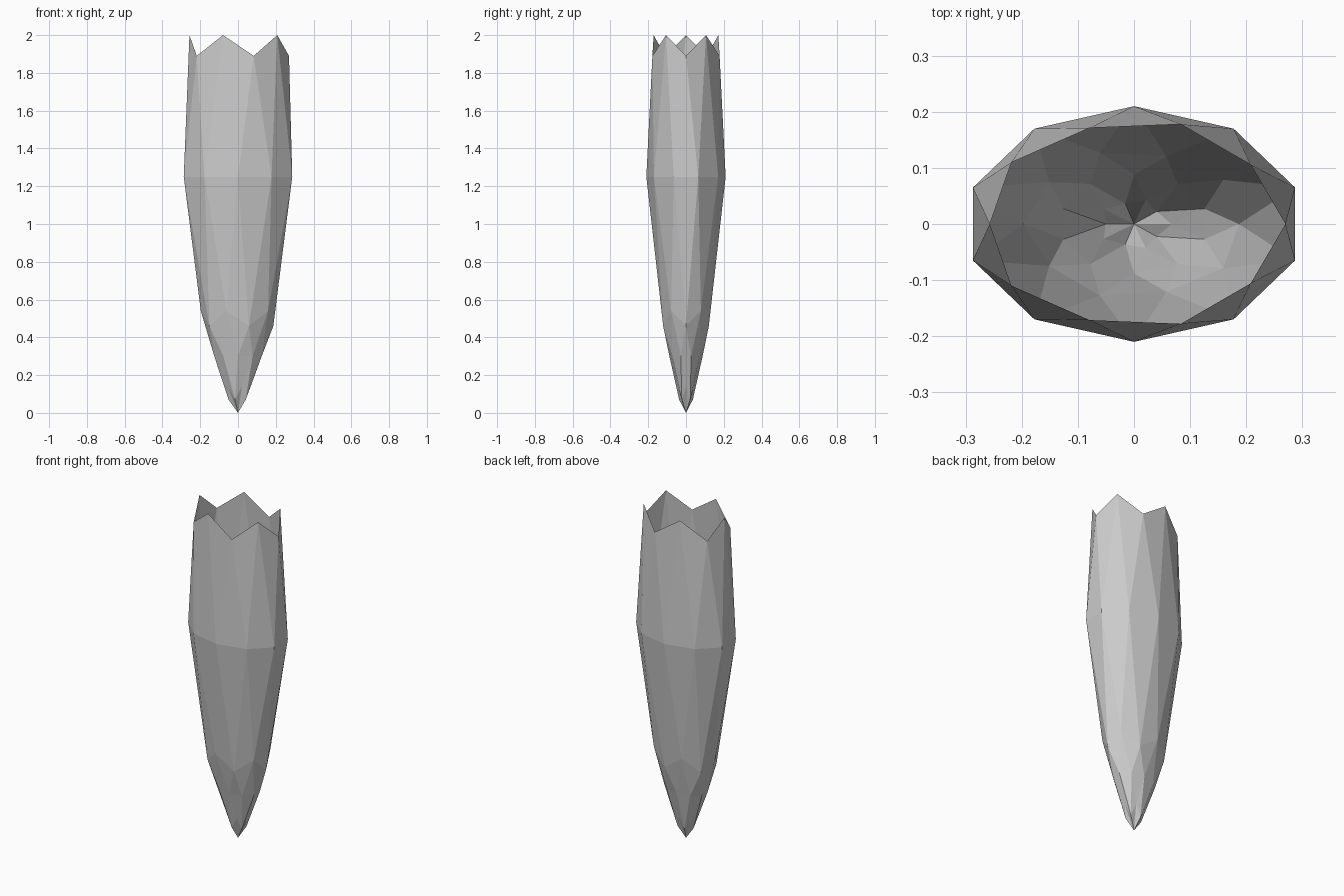
import bpy, bmesh
from math import sin, cos, pi

if "Cube" in bpy.data.objects:
    bpy.data.objects.remove(bpy.data.objects["Cube"])

N = 10
bm = bmesh.new()


def ring(half_turn, even, odd):
    """Oval ring of ten points; even/odd points each take (rx, ry, z)."""
    pts = []
    for i in range(N):
        rx, ry, z = odd if i % 2 else even
        a = (i + half_turn) * 2 * pi / N
        pts.append(bm.verts.new((rx * cos(a), ry * sin(a), z)))
    return pts


# Rings from the tip to the jagged rim, alternately staggered half a step
tip = bm.verts.new((0, 0, 0))
rings = [
    (0.0, ring(0, (0.067, 0.045, 0.14), (0.05, 0.038, 0.07))),
    (0.5, ring(0.5, (0.132, 0.088, 0.30), (0.132, 0.088, 0.30))),
    (0.0, ring(0, (0.187, 0.127, 0.46), (0.197, 0.134, 0.54))),
    (0.5, ring(0.5, (0.302, 0.21, 1.25), (0.302, 0.21, 1.25))),
    (0.0, ring(0, (0.27, 0.187, 1.89), (0.257, 0.18, 2.0))),
]

# Pointed base
first = rings[0][1]
for i in range(N):
    bm.faces.new((tip, first[(i + 1) % N], first[i]))

# Triangulated bands of the open shell
for (sa, a), (sb, b) in zip(rings, rings[1:]):
    for i in range(N):
        j = (i + 1) % N
        if sb > sa:
            bm.faces.new((a[i], a[j], b[i]))
            bm.faces.new((a[j], b[j], b[i]))
        else:
            bm.faces.new((a[i], a[j], b[j]))
            bm.faces.new((a[i], b[j], b[i]))

bmesh.ops.recalc_face_normals(bm, faces=bm.faces)
mesh = bpy.data.meshes.new("hollow_shell")
bm.to_mesh(mesh)
bm.free()
bpy.context.collection.objects.link(bpy.data.objects.new("hollow_shell", mesh))
